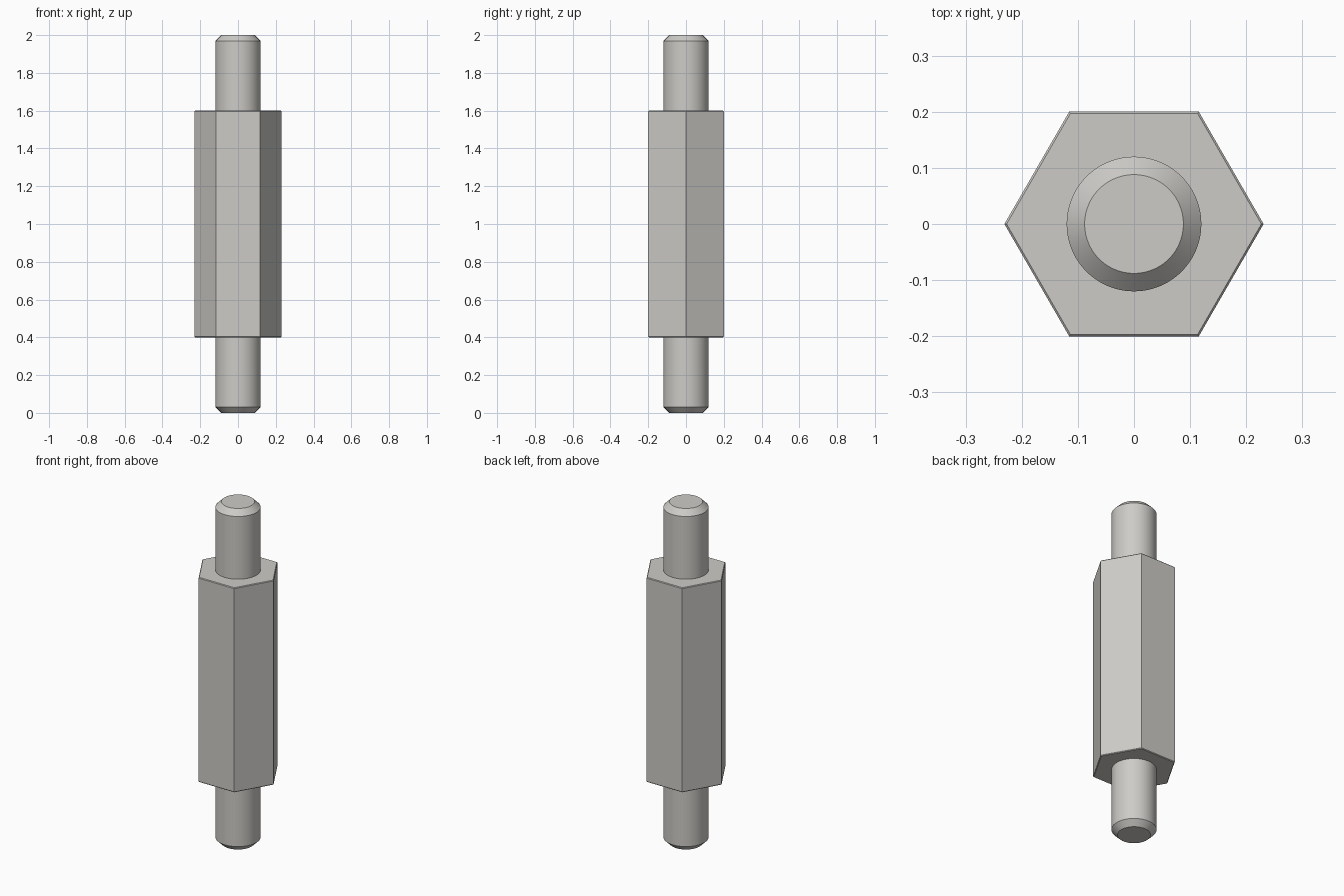
import bpy
import bmesh
from math import cos, sin, tau, radians

cube = bpy.data.objects.get("Cube")
if cube:
    bpy.data.objects.remove(cube, do_unlink=True)

# Single brushed metal colour
metal = bpy.data.materials.new("light_grey_metal")
metal.use_nodes = True
colour = (0.61, 0.60, 0.57, 1)
metal.diffuse_color = colour
metal.node_tree.nodes["Principled BSDF"].inputs["Base Color"].default_value = colour


def lathe(name, sides, profile, smooth=False):
    """Stack rings of (radius, height) into a capped solid."""
    bm = bmesh.new()
    rings = [[bm.verts.new((r * cos(tau * i / sides), r * sin(tau * i / sides), z))
              for i in range(sides)] for r, z in profile]
    for low, high in zip(rings, rings[1:]):
        for i in range(sides):
            j = (i + 1) % sides
            bm.faces.new((low[i], low[j], high[j], high[i]))
    bm.faces.new(rings[0][::-1])
    bm.faces.new(rings[-1])
    mesh = bpy.data.meshes.new(name)
    bm.to_mesh(mesh)
    bm.free()
    mesh.materials.append(metal)
    obj = bpy.data.objects.new(name, mesh)
    bpy.context.collection.objects.link(obj)
    if smooth:
        bpy.ops.object.select_all(action="DESELECT")
        obj.select_set(True)
        bpy.context.view_layer.objects.active = obj
        bpy.ops.object.shade_smooth_by_angle(angle=radians(30))
    return obj


# Hexagonal body with a fine chamfer at each end
BOTTOM, TOP, RADIUS, EDGE = 0.4, 1.6, 0.231, 0.004
lathe("hex_body", 6, [(RADIUS - EDGE, BOTTOM), (RADIUS, BOTTOM + EDGE),
                      (RADIUS, TOP - EDGE), (RADIUS - EDGE, TOP)])

# Round studs with chamfered tips, ending flush on the body
STUD, TIP, BEVEL = 0.12, 0.088, 0.032
lathe("lower_stud", 96, [(TIP, 0), (STUD, BEVEL), (STUD, BOTTOM)], smooth=True)
lathe("upper_stud", 96, [(STUD, TOP), (STUD, 2 - BEVEL), (TIP, 2)], smooth=True)
